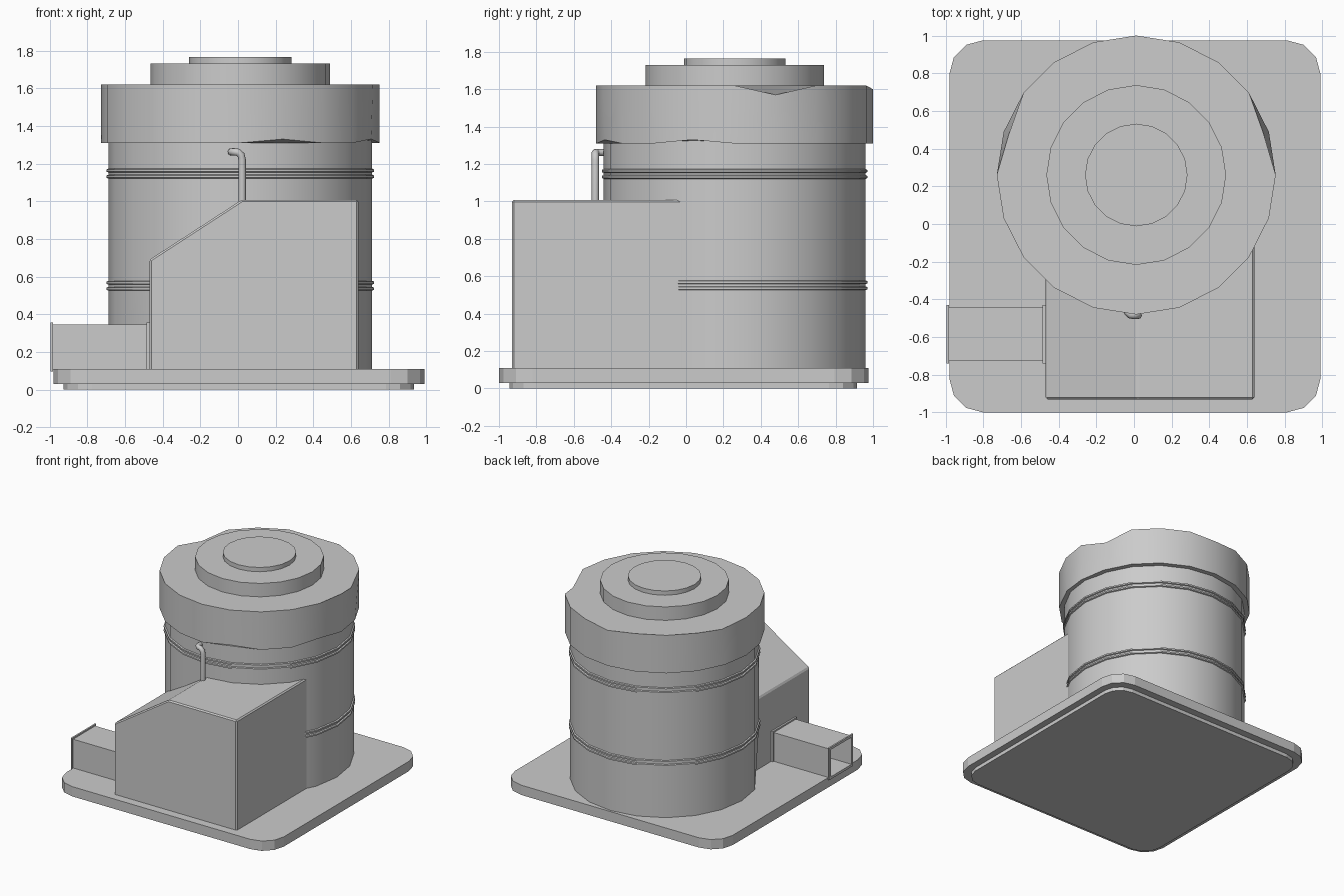
import bpy, bmesh, math
from mathutils import Vector

if "Cube" in bpy.data.objects:
    bpy.data.objects.remove(bpy.data.objects["Cube"])

CX, CY = 0.012, 0.26      # tank axis
SIDES = 20


def finish(bm, name, smooth=None):
    bmesh.ops.recalc_face_normals(bm, faces=bm.faces)
    me = bpy.data.meshes.new(name)
    bm.to_mesh(me)
    bm.free()
    ob = bpy.data.objects.new(name, me)
    bpy.context.collection.objects.link(ob)
    if smooth:
        bpy.ops.object.select_all(action='DESELECT')
        ob.select_set(True)
        bpy.context.view_layer.objects.active = ob
        bpy.ops.object.shade_smooth_by_angle(angle=math.radians(smooth))
    return ob


def prism(name, pts, vec, bevel=0):
    """Extrude a closed outline along vec."""
    bm = bmesh.new()
    face = bm.faces.new([bm.verts.new(p) for p in pts])
    new = bmesh.ops.extrude_face_region(bm, geom=[face])['geom']
    bmesh.ops.translate(bm, vec=vec, verts=[v for v in new if isinstance(v, bmesh.types.BMVert)])
    ob = finish(bm, name)
    if bevel:
        mod = ob.modifiers.new('bevel', 'BEVEL')
        mod.width, mod.segments = bevel, 1
    return ob


def lathe(name, profile, dents=()):
    """Stack of rings (r, z), capped; dents = (ring, spoke, inward, dz)."""
    bm = bmesh.new()
    rings = []
    for r, z in profile:
        rings.append([bm.verts.new((CX + r * math.cos(math.tau * i / SIDES),
                                    CY + r * math.sin(math.tau * i / SIDES), z))
                      for i in range(SIDES)])
    for a, b in zip(rings, rings[1:]):
        for i in range(SIDES):
            j = (i + 1) % SIDES
            bm.faces.new((a[i], a[j], b[j], b[i]))
    bm.faces.new(rings[0])
    bm.faces.new(rings[-1])
    for ring, spoke, inward, dz in dents:
        a = math.tau * spoke / SIDES
        rings[ring][spoke].co += Vector((-inward * math.cos(a), -inward * math.sin(a), dz))
    return finish(bm, name, 35)


def rounded_plate(name, x0, x1, y0, y1, z0, z1, r):
    pts = []
    for k, (cx, cy) in enumerate([(x1 - r, y1 - r), (x0 + r, y1 - r),
                                  (x0 + r, y0 + r), (x1 - r, y0 + r)]):
        for s in range(4):
            a = math.pi / 2 * (k + s / 3)
            pts.append((cx + r * math.cos(a), cy + r * math.sin(a), z0))
    prism(name, pts, (0, 0, z1 - z0))


def square_tube(name, x0, x1, grow, wall):
    """Open rectangular tube along x, around the duct section."""
    ya, yb, za, zb = -0.728 - grow, -0.442 + grow, 0.108 - grow, 0.345 + grow
    bm = bmesh.new()
    loops = []
    for x, w in ((x0, 0), (x1, 0), (x1, wall), (x0, wall)):
        loops.append([bm.verts.new(p) for p in ((x, ya + w, za + w), (x, yb - w, za + w),
                                                (x, yb - w, zb - w), (x, ya + w, zb - w))])
    for a, b in zip(loops, loops[1:] + loops[:1]):
        for i in range(4):
            j = (i + 1) % 4
            bm.faces.new((a[i], a[j], b[j], b[i]))
    finish(bm, name)


# base slab with a recessed foot below
rounded_plate('base_plate', -0.98, 0.99, -1.0, 0.975, 0.03, 0.11, 0.18)
rounded_plate('base_foot', -0.925, 0.935, -0.945, 0.915, 0.0, 0.03, 0.15)

# tank body with two double ribs
profile = [(0.70, 0.10)]
for zc in (0.552, 1.147):
    for dz in (-0.016, 0.016):
        profile += [(0.70, zc + dz - 0.010), (0.71, zc + dz - 0.006),
                    (0.71, zc + dz + 0.006), (0.70, zc + dz + 0.010)]
profile.append((0.70, 1.33))
lathe('tank_body', profile, [(0, 12, 0.03, 0)])

# dented rim cap and stepped lid discs
lathe('tank_cap', [(0.74, 1.31), (0.74, 1.62)],
      [(1, 1, 0.03, -0.05), (1, 5, 0.0, -0.02), (1, 9, 0.03, -0.03),
       (0, 19, 0.01, 0.02), (0, 16, 0.01, 0.02)])
lathe('lid_lower', [(0.477, 1.56), (0.477, 1.73)])
lathe('lid_upper', [(0.272, 1.72), (0.272, 1.765)])

# pump housing with one sloped shoulder, running back into the tank
prism('housing', [(-0.47, -0.93, 0.10), (0.64, -0.93, 0.10), (0.64, -0.93, 1.008),
                  (0.02, -0.93, 1.008), (-0.47, -0.93, 0.69)], (0, 0.93, 0), 0.010)

# open side duct with end flanges
square_tube('duct', -0.985, -0.465, 0, 0.006)
square_tube('duct_outer_flange', -0.995, -0.982, 0.012, 0.02)
square_tube('duct_inner_flange', -0.485, -0.47, 0.012, 0.02)

# bent pipe from the housing roof into the tank
cu = bpy.data.curves.new('vent_pipe', 'CURVE')
cu.dimensions = '3D'
cu.bevel_depth, cu.bevel_resolution, cu.use_fill_caps = 0.02, 2, True
path = [(0.022, -0.485, 0.98), (0.022, -0.485, 1.22), (0.016, -0.485, 1.245), (0.0, -0.485, 1.26),
        (-0.02, -0.482, 1.262), (-0.034, -0.468, 1.262), (-0.036, -0.41, 1.262)]
sp = cu.splines.new('POLY')
sp.points.add(len(path) - 1)
for pt, co in zip(sp.points, path):
    pt.co = (*co, 1)
sp.use_smooth = True
bpy.context.collection.objects.link(bpy.data.objects.new('vent_pipe', cu))
